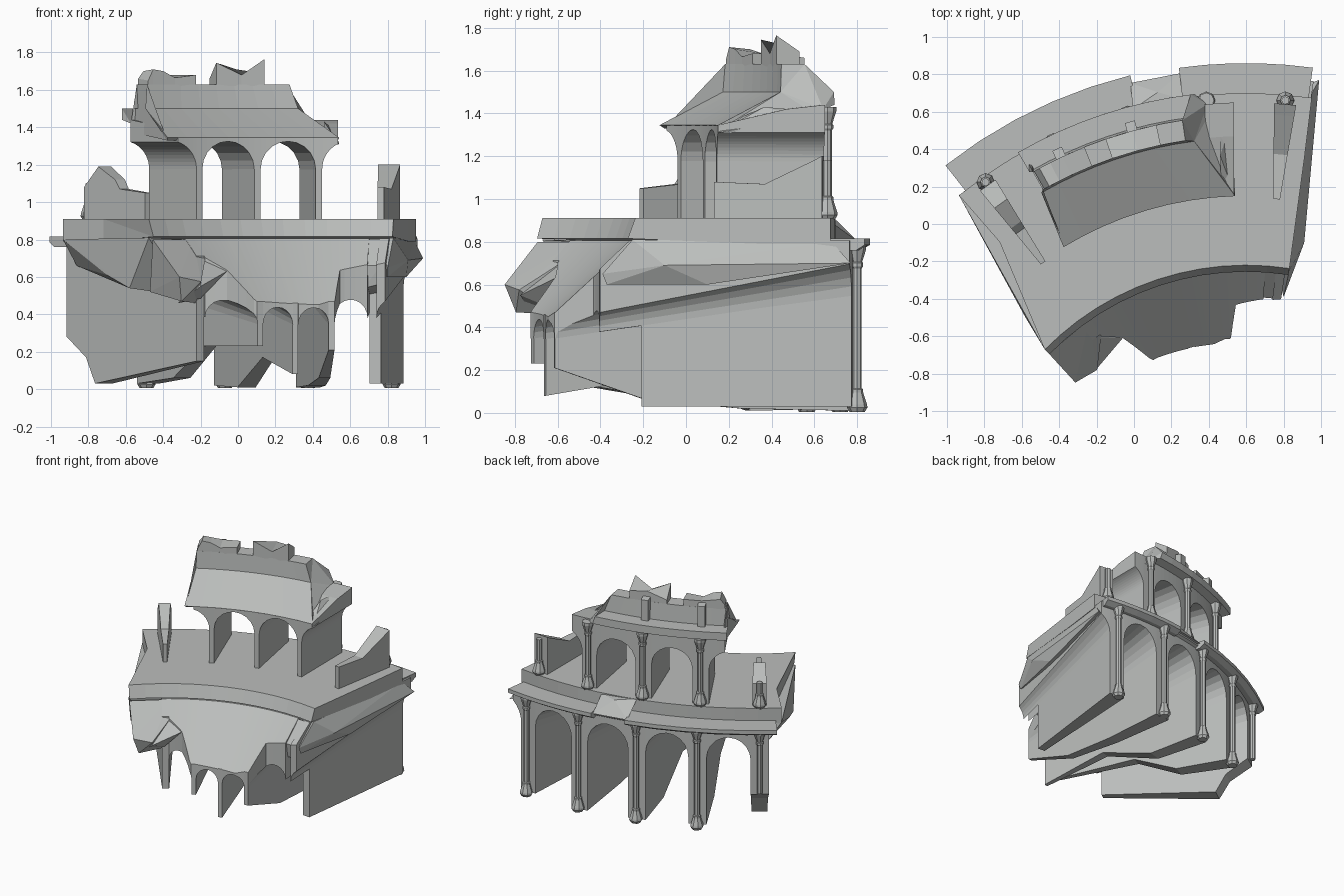
import bpy, bmesh
from math import sin, cos, radians, pi, degrees
from mathutils import Vector

if "Cube" in bpy.data.objects:
    bpy.data.objects.remove(bpy.data.objects["Cube"])

CX, CY = 0.6, -1.73                       # centre of the curved plan
WALLS = [-35.5, -25.4, -15.3, -5.1, 5.0]  # radial wall angles
STONE = bpy.data.materials.new("stone")
STONE.diffuse_color = (0.50, 0.515, 0.505, 1)
STONE.use_nodes = True
STONE.node_tree.nodes["Principled BSDF"].inputs["Base Color"].default_value = STONE.diffuse_color


def P(r, a, z):
    return Vector((CX + r * sin(radians(a)), CY + r * cos(radians(a)), z))


def interp(tab, x):
    if x <= tab[0][0]:
        return tab[0][1]
    for (x0, y0), (x1, y1) in zip(tab, tab[1:]):
        if x <= x1:
            return y0 + (y1 - y0) * (x - x0) / (x1 - x0)
    return tab[-1][1]


def finish(name, bm):
    bmesh.ops.recalc_face_normals(bm, faces=bm.faces)
    me = bpy.data.meshes.new(name)
    bm.to_mesh(me)
    bm.free()
    me.materials.append(STONE)
    ob = bpy.data.objects.new(name, me)
    bpy.context.collection.objects.link(ob)
    return ob


def loft(name, rings):
    """Closed solid through a list of equal-length closed rings."""
    bm = bmesh.new()
    vs = [[bm.verts.new(p) for p in ring] for ring in rings]
    n = len(vs[0])
    for a, b in zip(vs, vs[1:]):
        for i in range(n):
            j = (i + 1) % n
            bm.faces.new((a[i], a[j], b[j], b[i]))
    caps = [bm.faces.new(vs[0]), bm.faces.new(vs[-1][::-1])]
    bmesh.ops.triangulate(bm, faces=caps)
    return finish(name, bm)


def sweep(name, prof, n):
    """Profile of (r, z, start angle, end angle) swept around the centre."""
    return loft(name, [[P(r, a0 + (a1 - a0) * i / n, z) for r, z, a0, a1 in prof]
                       for i in range(n + 1)])


def hull(name, pts):
    bm = bmesh.new()
    for p in pts:
        bm.verts.new(p)
    res = bmesh.ops.convex_hull(bm, input=bm.verts)
    inner = list({v for v in res["geom_interior"] if isinstance(v, bmesh.types.BMVert)})
    bmesh.ops.delete(bm, geom=inner, context='VERTS')
    return finish(name, bm)


# Wall thickness, broken inner edge and top surface of each storey
def thick_low(r):
    return interp([(1.1, .03), (2.5, .13)], r)


def thick_up(r):
    return interp([(1.88, .035), (2.38, .12)], r)


EDGE = [(-46, 1.27), (-40, 1.25), (-35.5, 1.37), (-30.5, 1.30), (-26, 1.12),
        (-9, 1.10), (-5, 1.12), (-3, 1.30), (8.5, 1.345)]


def top_low(r):
    return interp([(1.1, .45), (1.48, .805)], r)


def top_up(r):
    return interp([(1.88, 1.345), (2.2, 1.42), (2.38, 1.44)], r)


def pier(name, a, stations, thick):
    """Wedge-shaped radial wall, stations are (r, bottom z, top z)."""
    rings = []
    for r, zb, zt in stations:
        d = degrees(thick(r) / 2 / r)
        rings.append([P(r, a - d, zb), P(r, a + d, zb), P(r, a + d, zt), P(r, a - d, zt)])
    return loft(name, rings)


def vault(name, a0, a1, r_in, r_mid, r_out, thick, crown, top, rise=1.1, t0=0., t1=1., n=10):
    """Radial barrel vault between two walls, flat or sloped on top."""
    rings = []
    am, half = (a0 + a1) / 2, radians(a1 - a0) / 2
    for i in range(n + 1):
        th = pi * (t0 + (t1 - t0) * i / n)
        ri = r_in(am - cos(th) * (a1 - a0) / 2)
        low, up = [], []
        for r in (ri, r_mid, r_out):
            w = r * half - thick(r) / 2
            a = am + degrees(-w * cos(th) / r)
            low.append(P(r, a, crown(r) - rise * w * (1 - sin(th))))
            up.append(P(r, a, top(r)))
        rings.append(low + up[::-1])
    return loft(name, rings)


def column(name, r, a, z0, z1, base=True, cap=True, n=8):
    prof = []
    if base:
        prof += [(.036, z0), (.048, z0 + .02), (.046, z0 + .035), (.028, z0 + .09), (.028, z0 + .105), (.021, z0 + .11)]
    else:
        prof += [(.021, z0)]
    if cap:
        prof += [(.021, z1 - .11), (.028, z1 - .10), (.028, z1 - .085), (.023, z1 - .08), (.042, z1 - .02), (.042, z1)]
    else:
        prof += [(.021, z1)]
    c = P(r, a, 0)
    return loft(name, [[c + Vector((q * cos(2 * pi * i / n), q * sin(2 * pi * i / n), z))
                        for i in range(n)] for q, z in prof])


# Lower storey: radial walls with broken undersides
bottoms = [[(1.38, .15), (2.27, .03), (2.35, .17), (2.52, .28)],
           [(1.12, .23), (1.75, .23), (2.1, .06), (2.52, .03)],
           [(1.11, .08), (1.65, .17), (2.1, .01), (2.52, .02)],
           [(1.12, .21), (1.55, .06), (2.0, .02), (2.52, .01)],
           [(1.53, .03), (2.1, .03), (2.52, .03)]]
for k, (a, tab) in enumerate(zip(WALLS, bottoms)):
    rs = sorted({r for r, _ in tab} | ({1.48} if k < 4 else set()))
    pier(f"lower_wall_{k}", a, [(r, interp(tab, r), top_low(r)) for r in rs], thick_low)
    column(f"lower_column_{k}", 2.54, a, .30 if k == 0 else .005, .785, base=k > 0)

# Lower vaults, following the broken seating slope
low_crown = lambda r: interp([(1.1, .435), (2.5, .72)], r)
edge = lambda a: interp(EDGE, a)
for k in range(4):
    vault(f"lower_vault_{k}", WALLS[k], WALLS[k + 1], edge, 1.48, 2.52, thick_low, low_crown, top_low)
vault("lower_vault_stub", 5, 15.1, edge, 1.48, 2.52, thick_low, low_crown, top_low, t1=.33, n=4)
hull("vault_crest", [P(1.34, 4, .66), P(1.34, 7, .66), P(1.48, 3.2, .8), P(1.48, 7, .8),
                     P(1.36, 3, .54), P(1.55, 3, .5), P(1.55, 7, .52), P(1.36, 6.5, .56)])

# Broken masses at both ends of the lower storey
hull("left_broken_slope", [P(1.48, -45.5, .80), P(1.27, -46, .6), P(1.24, -40, .575), P(1.37, -34.5, .69),
                           P(1.48, -34.5, .80), P(1.3, -44, .47), P(1.40, -36, .46), P(1.6, -42, .52)])
hull("left_fracture", [(-.2, -.775, .55), (-.14, -.69, .59), (-.06, -.61, .63), P(1.38, -35.5, .69),
                       P(1.40, -31, .70), (-.2, -.62, .485), (-.32, -.72, .46), P(1.45, -36, .55)])
hull("left_broken_flank", [P(1.51, -45.5, .81), P(2.43, -39.2, .80), P(2.43, -37, .66), P(2.1, -38.8, .80),
                           (-.70, -.28, .61), (-.58, -.5, .54), (-.3, -.45, .5), P(2.4, -35.5, .80), P(1.5, -35.5, .80)])
hull("right_broken_flank", [(.83, -.25, .81), (.94, .68, .80), (.99, .77, .70), (.91, -.1, .69), (.90, .1, .60),
                            (.80, -.39, .65), (.80, -.37, .60), (.75, -.2, .62), (.80, .7, .72), (.75, -.2, .80)])

# Deck and outer cornice ledge, chipped in the middle
sweep("deck", [(1.51, .91, -45.5, 8.8), (2.1, .91, -38.9, 8.5), (2.43, .91, -39.2, 8.3),
               (2.43, .79, -39.2, 8.3), (2.1, .79, -38.9, 8.5), (1.475, .815, -45.5, 8.8)], 12)
for nm, a0, a1, r in (("ledge_left", -38.2, -13.8, 2.6), ("ledge_chipped", -13.8, -8, 2.54), ("ledge_right", -8, 7.9, 2.59)):
    sweep(nm, [(2.38, .815, a0, a1), (r, .815, a0, a1), (r, .785, a0, a1), (r - .04, .76, a0, a1), (2.38, .76, a0, a1)], 5)
hull("ledge_rubble", [P(2.42, -14.5, .91), P(2.42, -8, .9), P(2.56, -14, .80), P(2.56, -8, .80),
                      P(2.45, -11, .79), P(2.48, -11, .90)])

# Upper storey: walls, columns, vaults
for k in (1, 2, 3):
    pier(f"upper_wall_{k}", WALLS[k], [(r, .9, top_up(r)) for r in (1.88, 2.2, 2.38)], thick_up)
    column(f"upper_column_{k}", 2.40, WALLS[k], .905, 1.43)
up_edge = lambda a: 1.88
for k, t0, t1 in ((0, .58, 1), (1, 0, 1), (2, 0, 1), (3, 0, .36)):
    vault(f"upper_vault_{k}", WALLS[k], WALLS[k + 1], up_edge, 2.2, 2.38, thick_up,
          lambda r: 1.325, top_up, rise=1.0, t0=t0, t1=t1)

# Broken wall stubs standing on the deck
pier("left_wall_stub", WALLS[0], [(1.87, .9, 1.05), (2.08, .9, 1.07), (2.12, .9, 1.12), (2.26, .9, 1.19), (2.38, .9, 1.08)],
     lambda r: thick_up(r) * .85)
pier("right_wall_stub", WALLS[4], [(1.87, .9, 1.08), (2.11, .9, 1.07), (2.32, .9, 1.17), (2.38, .9, 1.20)], thick_up)
column("left_broken_column", 2.40, WALLS[0], .905, 1.10, cap=False)
column("right_broken_column", 2.40, WALLS[4], .905, 1.18, cap=False)

# Sloped upper seating with attic wall and cornice
sweep("upper_roof", [(1.88, 1.345, -31.3, -1.8), (2.19, 1.5, -30, -7.3), (2.2, 1.63, -29.6, -8.5),
                     (2.31, 1.63, -29.6, -8.5), (2.32, 1.5, -30, -7.3), (2.44, 1.5, -30, -7),
                     (2.44, 1.44, -30, -6.5), (2.38, 1.42, -29.5, -5), (2.38, 1.37, -29, -4),
                     (1.9, 1.33, -31, -2)], 8)
# Jagged slab of vault left beside the last wall
hull("roof_broken_end", [P(1.88, -1.8, 1.31), P(1.9, -4, 1.34), P(2.28, -2, 1.38), P(2.33, -3.4, 1.41),
                         P(2.1, -3.8, 1.43), P(2.1, -2, 1.33), P(2.33, -3, 1.30)])


# Ragged remains along the attic top: (angle, inner z, outer z)
def ragged(name, pts):
    loft(name, [[P(2.2, a, 1.62), P(2.2, a, zi), P(2.31, a, zo), P(2.31, a, 1.62)] for a, zi, zo in pts])


ragged("attic_ruin_left", [(-29.4, 1.65, 1.66), (-28.6, 1.71, 1.70), (-27, 1.70, 1.69), (-25.2, 1.665, 1.68), (-22, 1.68, 1.68)])
ragged("attic_ruin_right", [(-19, 1.745, 1.66), (-15.3, 1.68, 1.71), (-12, 1.765, 1.69)])
for k in (1, 2):
    pier(f"attic_pilaster_{k}", WALLS[k], [(2.29, 1.49, 1.67), (2.36, 1.49, 1.66)], lambda r: .055)
